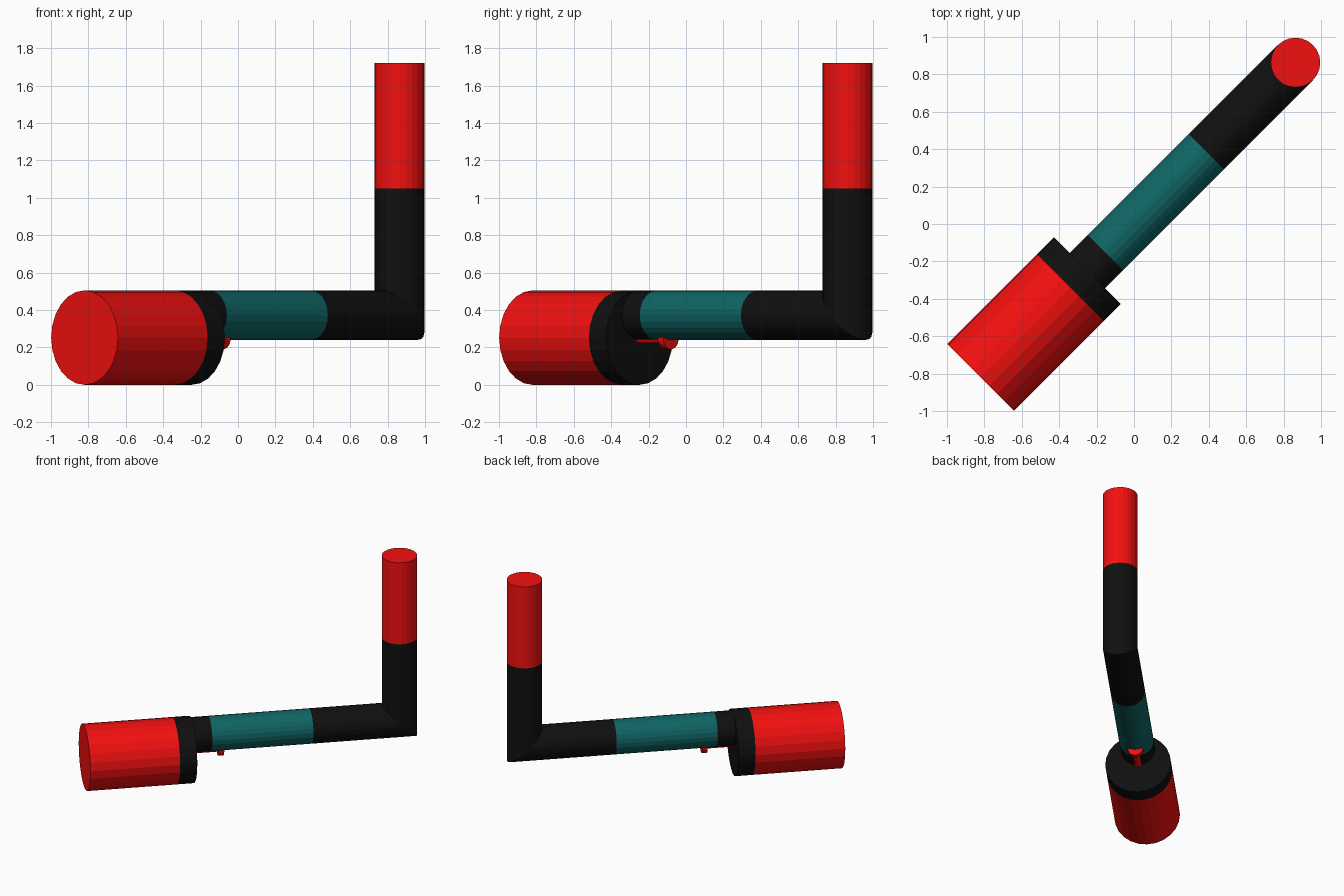
import bpy, bmesh, math
from mathutils import Vector

if "Cube" in bpy.data.objects:
    bpy.data.objects.remove(bpy.data.objects["Cube"])

SIDES = 24
D = Vector((1, 1, 0)).normalized()      # direction of the long axis
SIDE = Vector((1, -1, 0)).normalized()  # across the axis
UP = Vector((0, 0, 1))


def material(name, rgb):
    m = bpy.data.materials.new(name)
    m.diffuse_color = (*rgb, 1)
    m.use_nodes = True
    m.node_tree.nodes["Principled BSDF"].inputs["Base Color"].default_value = m.diffuse_color
    return m


RED = material("red", (0.9, 0.005, 0.005))
BLACK = material("black", (0.005, 0.005, 0.005))
TEAL = material("teal", (0.005, 0.13, 0.13))


def tube(name, mat, radius, rings, start_cap=False, end_cap=False):
    """Skin a round tube through rings given as (centre, ring 'up' vector)."""
    bm = bmesh.new()
    loops = []
    for centre, up in rings:
        angles = [2 * math.pi * i / SIDES for i in range(SIDES)]
        loops.append([bm.verts.new(centre + radius * (math.cos(a) * SIDE + math.sin(a) * up))
                      for a in angles])
    for a, b in zip(loops, loops[1:]):
        for i in range(SIDES):
            j = (i + 1) % SIDES
            bm.faces.new((a[i], a[j], b[j], b[i]))
    if start_cap:
        bm.faces.new(loops[0])
    if end_cap:
        bm.faces.new(loops[-1])
    bmesh.ops.recalc_face_normals(bm, faces=bm.faces)
    mesh = bpy.data.meshes.new(name)
    bm.to_mesh(mesh)
    bm.free()
    mesh.materials.append(mat)
    bpy.context.collection.objects.link(bpy.data.objects.new(name, mesh))


def along(s, z):
    """Upright ring at distance s along the long axis, height z."""
    return (D * s + UP * z, UP)


R_BIG, R_TUBE = 0.2525, 0.1325
Z_BIG, Z_TUBE, Z_PIN = 0.2525, 0.3725, 0.248
BEND = 1.221

# Wide head and its black collar
tube("head", RED, R_BIG, [along(-1.16, Z_BIG), along(-0.482, Z_BIG)], start_cap=True)
tube("head_collar", BLACK, R_BIG, [along(-0.482, Z_BIG), along(-0.352, Z_BIG)], end_cap=True)

# Long tube: neck, grip, and mitred elbow
tube("neck", BLACK, R_TUBE, [along(-0.352, Z_TUBE), along(-0.217, Z_TUBE)])
tube("grip", TEAL, R_TUBE, [along(-0.217, Z_TUBE), along(0.547, Z_TUBE)])
corner = D * BEND
tube("elbow", BLACK, R_TUBE, [along(0.547, Z_TUBE),
                              (corner + UP * Z_TUBE, UP - D),
                              (corner + UP * 1.05, -D)])

# Upright end
tube("upright_end", RED, R_TUBE, [(corner + UP * 1.05, -D), (corner + UP * 1.72, -D)],
     end_cap=True)

# Small pin and button under the neck
tube("button_pin", RED, 0.027, [along(-0.352, Z_PIN), along(-0.15, Z_PIN)])
tube("button", RED, 0.058, [along(-0.154, Z_PIN), along(-0.114, Z_PIN)], True, True)
